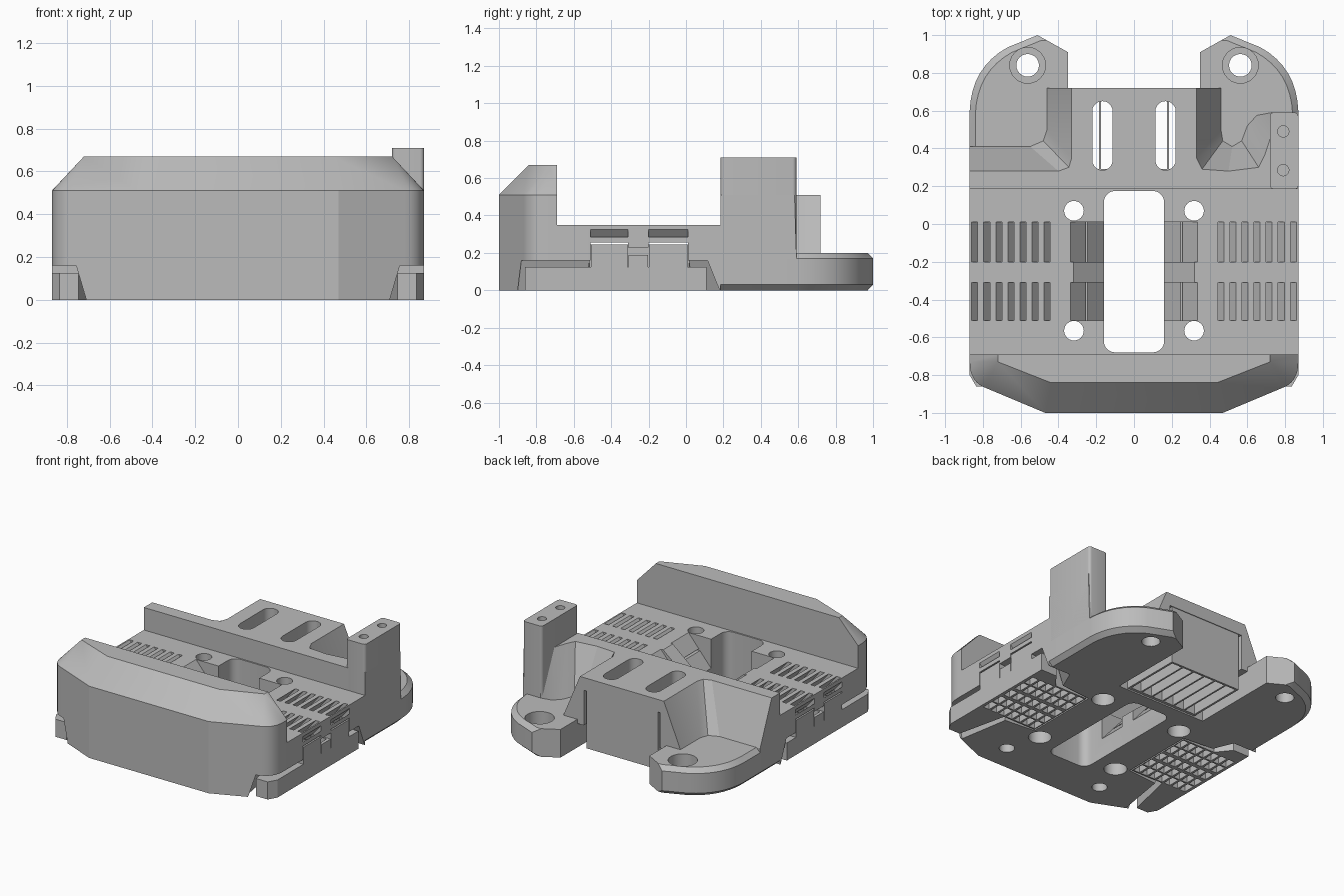
import bpy, bmesh, math

if "Cube" in bpy.data.objects:
    bpy.data.objects.remove(bpy.data.objects["Cube"])

grey = bpy.data.materials.new("plain_grey")
grey.use_nodes = True
GREY = (0.5, 0.5, 0.5, 1)
grey.diffuse_color = GREY
grey.node_tree.nodes["Principled BSDF"].inputs["Base Color"].default_value = GREY


# Helpers: closed solids made from stacked rings
def loft(bm, rings):
    loops = [[bm.verts.new(p) for p in ring] for ring in rings]
    n = len(loops[0])
    for a, b in zip(loops, loops[1:]):
        for i in range(n):
            j = (i + 1) % n
            bm.faces.new((a[i], a[j], b[j], b[i]))
    bm.faces.new(loops[0][::-1])
    bm.faces.new(loops[-1])


def level(pts, z):
    return [(x, y, z) for x, y in pts]


def prism(pts, z0, z1):
    return [level(pts, z0), level(pts, z1)]


def cross(pts, y0, y1):
    return [[(x, y, z) for x, z in pts] for y in (y0, y1)]


def rect(x0, x1, y0, y1):
    return [(x0, y0), (x1, y0), (x1, y1), (x0, y1)]


def round_rect(x0, x1, y0, y1, r, steps=5):
    pts = []
    centres = [(x1 - r, y1 - r), (x0 + r, y1 - r), (x0 + r, y0 + r), (x1 - r, y0 + r)]
    for q, (cx, cy) in enumerate(centres):
        for k in range(steps + 1):
            a = math.pi / 2 * (q + k / steps)
            pts.append((cx + r * math.cos(a), cy + r * math.sin(a)))
    return pts


def circle(x, y, r, n=24):
    return [(x + r * math.cos(math.tau * k / n), y + r * math.sin(math.tau * k / n)) for k in range(n)]


def bend(a, c, b, n=8):
    out = []
    for k in range(n + 1):
        t = k / n
        out.append(tuple((1 - t) ** 2 * a[i] + 2 * t * (1 - t) * c[i] + t * t * b[i] for i in (0, 1)))
    return out


def mirrored(half):
    return half + [(-x, y) for x, y in reversed(half)]


def both(*lofts):
    return [[[(s * x, y, z) for x, y, z in ring] for ring in rings] for s in (1, -1) for rings in lofts]


def solid(name, *lofts):
    bm = bmesh.new()
    for rings in lofts:
        loft(bm, rings)
    bmesh.ops.remove_doubles(bm, verts=bm.verts, dist=0.0001)
    bmesh.ops.recalc_face_normals(bm, faces=bm.faces)
    me = bpy.data.meshes.new(name)
    bm.to_mesh(me)
    bm.free()
    ob = bpy.data.objects.new(name, me)
    bpy.context.collection.objects.link(ob)
    me.materials.append(grey)
    return ob


def activate(ob):
    bpy.ops.object.select_all(action="DESELECT")
    bpy.context.view_layer.objects.active = ob
    ob.select_set(True)


def cut(targets, *lofts):
    tool = solid("cutter", *lofts)
    tool.hide_render = True
    for ob in targets:
        mod = ob.modifiers.new("cut", "BOOLEAN")
        mod.operation, mod.solver, mod.object = "DIFFERENCE", "EXACT", tool
        activate(ob)
        bpy.ops.object.modifier_apply(modifier=mod.name)
    bpy.data.objects.remove(tool)


JOIN = 0.185

# Main tray and the chamfered front wall
corner = bend((0.87, -0.73), (0.87, -0.84), (0.78, -0.87))
tray = solid("main_tray", prism(mirrored([(0.87, JOIN)] + corner + [(0.47, -1)]), 0, 0.35))
wall = mirrored([(0.87, -0.69)] + corner + [(0.47, -1)])
wall_top = mirrored([(0.72, -0.69)] + [(0.72, -0.73)] * len(corner) + [(0.44, -0.84)])
front_wall = solid("front_wall", [level(wall, 0.35), level(wall, 0.51), level(wall_top, 0.67)])

# Rear flange with chamfered rims
flange = mirrored([(0.87, JOIN)] + bend((0.87, 0.6), (0.86, 0.83), (0.67, 0.935)) + [(0.51, 1)])
rim = [(x * 0.965, JOIN + (y - JOIN) * 0.965) for x, y in flange]
rear_flange = solid("rear_flange", [level(rim, 0), level(flange, 0.03), level(flange, 0.17), level(rim, 0.2)])

# Raised rear deck with sloped, filleted flanks
low = [(-0.46, 0.72), (-0.46, 0.5), (-0.48, 0.44), (-0.55, 0.41), (-0.87, 0.41), (-0.87, JOIN),
       (0.87, JOIN), (0.87, 0.59), (0.73, 0.59), (0.65, 0.575), (0.6, 0.52), (0.57, 0.44),
       (0.52, 0.41), (0.47, 0.44), (0.46, 0.5), (0.46, 0.72)]
high = [(-0.33, 0.72), (-0.33, 0.35), (-0.345, 0.3), (-0.4, 0.28), (-0.87, 0.28), (-0.87, JOIN),
        (0.87, JOIN), (0.87, 0.58), (0.73, 0.58), (0.72, 0.45), (0.69, 0.36), (0.66, 0.3),
        (0.5, 0.28), (0.36, 0.29), (0.33, 0.35), (0.33, 0.72)]
rear_deck = solid("rear_deck", [level(low, 0.17), level(low, 0.2), level(high, 0.51)])

# Mounting post
post = solid("mounting_post", prism(round_rect(0.72, 0.87, JOIN, 0.59, 0.02), 0.17, 0.71))
cut([post], *[prism(circle(0.79, y, 0.03), 0.5, 0.8) for y in (0.285, 0.49)])

# Open box below the deck with thin ribs
box = solid("rear_box", prism(rect(-0.28, 0.28, 0.265, 0.715), 0.01, 0.43))
cut([box], prism(rect(-0.265, 0.265, 0.29, 0.7), -0.1, 0.5))
ribs = solid("box_ribs", *[prism(rect(x - 0.006, x + 0.006, 0.28, 0.705), 0.01, 0.43)
                           for x in (-0.18, -0.09, 0, 0.09, 0.18)])

# Gap between the flange arms, space below the deck, and deck slots
cut([rear_flange], prism([(-0.35, 0.27), (0.35, 0.27), (0.35, 0.91), (0.6, 1.05),
                          (-0.6, 1.05), (-0.35, 0.91)], -0.1, 0.3))
cut([rear_deck], prism(rect(-0.3, 0.3, 0.27, 0.8), 0.1, 0.42))
cut([rear_deck], *both(prism(round_rect(0.113, 0.221, 0.285, 0.65, 0.053), 0.3, 0.6)))

# Flange holes with counterbores
for r, z in ((0.06, -0.1), (0.095, 0.09)):
    cut([rear_flange], *both(prism(circle(0.563, 0.84, r), z, 0.4)))

# Central opening and screw holes in the tray
cut([tray], prism(round_rect(-0.16, 0.16, -0.68, 0.175, 0.06), -0.1, 0.5))
for r, top in ((0.052, 0.5), (0.075, 0.1)):
    cut([tray], *both(*[prism(circle(0.318, y, r), -0.1, top) for y in (0.07, -0.565)]))
cut([tray], *both(prism(circle(0.39, -0.81, 0.05), -0.1, 0.2)))

# Stepped recesses under both sides
foot = [(1, 0.18), (0.69, 0.18), (0.63, 0.04), (0.4, 0.02), (0.4, -0.52), (0.63, -0.54), (0.69, -0.9), (1, -0.9)]
roof = [(1, 0.115), (0.745, 0.115), (0.66, 0.015), (0.405, 0.015), (0.405, -0.515), (0.66, -0.515),
        (0.745, -0.88), (1, -0.88)]
cut([tray], *both([level(foot, -0.001), level(roof, 0.16)]))

# Strap channels above the recesses, with thin slits to the central opening
BANDS = ((-0.2, 0.01), (-0.51, -0.31))
cut([tray], *both(*[prism(rect(0.406, 0.95, *band), 0.1, 0.256) for band in BANDS]))
cut([tray], *both(prism(rect(0.406, 0.95, -0.312, -0.198), 0.1, 0.23)))
cut([tray], *both(*[prism(rect(0.2, 0.45, *band), 0.245, 0.256) for band in BANDS]))

# Slanted slots between the slats, and ramps down to the opening
steps = [0.9 - 0.064 * i for i in range(8)]
cut([tray], *both(*[cross([(x, 0.36), (x + 0.032, 0.36), (x - 0.068, 0.24), (x - 0.1, 0.24)], *band)
                    for x in steps for band in BANDS]))
cut([tray], *both(*[cross([(0.14, 0.12), (0.14, 0.4), (0.38, 0.4)], *band) for band in BANDS]))
cut([tray], *both(cross([(0.14, 0.2), (0.14, 0.4), (0.38, 0.4)], -0.311, -0.199)))

# Clamp inserts seated in the recesses, with raised blocks and a grid of openings
plan = [(0.87, 0.11), (0.745, 0.11), (0.665, 0.01), (0.41, 0.01), (0.41, -0.51), (0.665, -0.51),
        (0.745, -0.86), (0.835, -0.86), (0.87, -0.8)]
plates = solid("clamp_inserts", *both(prism(plan, 0, 0.125)))
blocks = solid("clamp_blocks", *both(*[prism(rect(0.41, 0.87, a + 0.003, b - 0.003), 0.125, 0.246)
                                       for a, b in BANDS]))
bridge = solid("clamp_bridges", *both(prism(rect(0.41, 0.87, -0.307, -0.203), 0.125, 0.188)))
rows = ((-0.185, -0.1), (-0.088, -0.003), (-0.5, -0.415), (-0.403, -0.322), (-0.295, -0.215))
cut([plates, blocks, bridge], *both(*[prism(rect(x - 0.1, x - 0.052, *row), -0.1, 0.4)
                                      for x in steps[:-1] for row in rows]))

# Smooth rounded surfaces while keeping edges sharp
for ob in (tray, front_wall, rear_flange, rear_deck, post, box, ribs, plates, blocks, bridge):
    activate(ob)
    bpy.ops.object.shade_smooth_by_angle(angle=math.radians(20))
